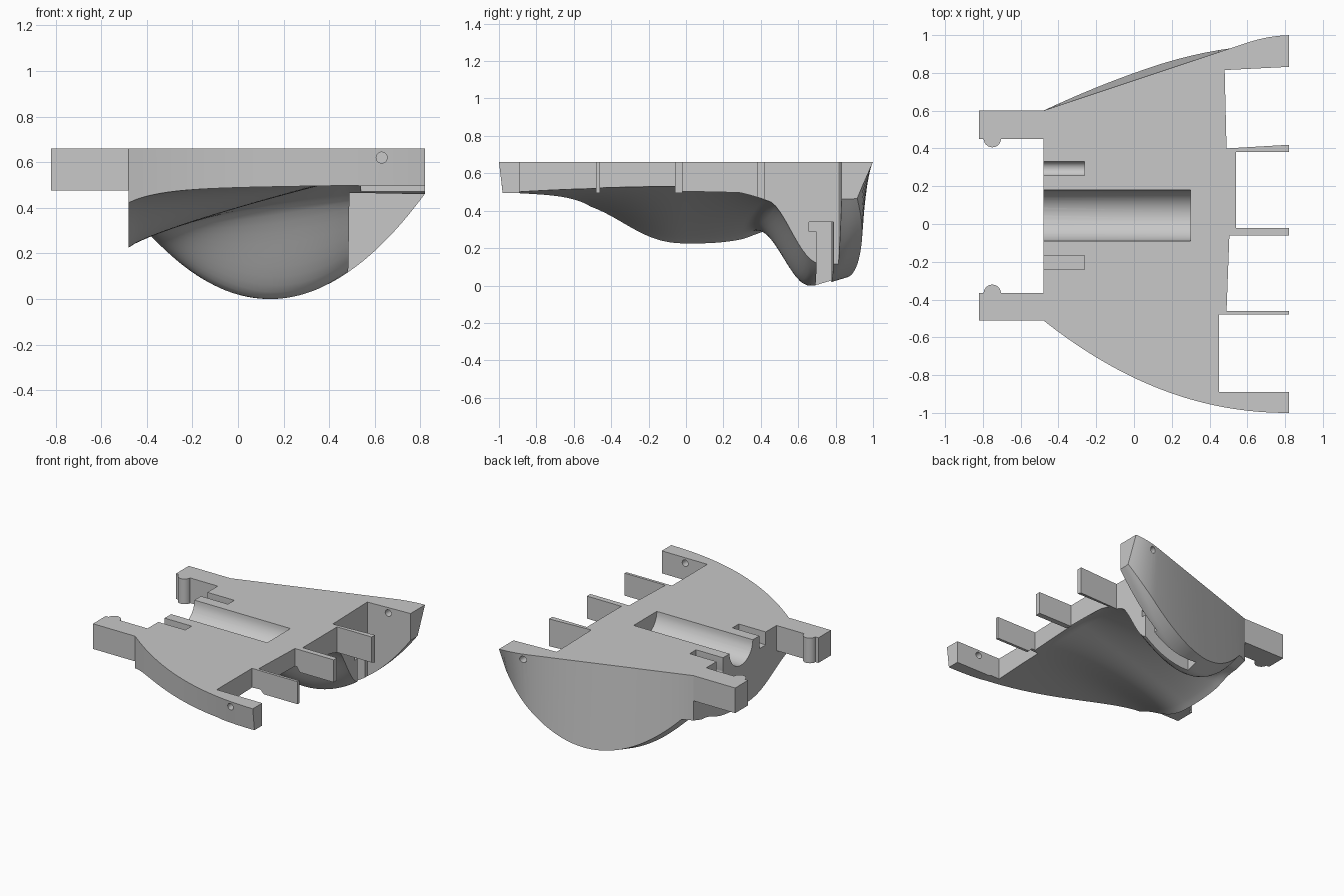
import bpy, bmesh, math

if "Cube" in bpy.data.objects:
    bpy.data.objects.remove(bpy.data.objects["Cube"], do_unlink=True)

grey = bpy.data.materials.new("plain_grey")
grey.use_nodes = True
COLOUR = (0.58, 0.58, 0.58, 1)
grey.diffuse_color = COLOUR
grey.node_tree.nodes["Principled BSDF"].inputs["Base Color"].default_value = COLOUR

TOP, ARM_Z = 0.66, 0.475
X0, X1, STEP = -0.48, 0.82, 0.485


def make(name, bm, cutter=False):
    bmesh.ops.recalc_face_normals(bm, faces=bm.faces)
    mesh = bpy.data.meshes.new(name)
    bm.to_mesh(mesh)
    bm.free()
    ob = bpy.data.objects.new(name, mesh)
    bpy.context.collection.objects.link(ob)
    mesh.materials.append(grey)
    ob.hide_render = cutter
    return ob


def prism(name, outline, z0, z1, cutter=False):
    bm = bmesh.new()
    low = [bm.verts.new((x, y, z0)) for x, y in outline]
    high = [bm.verts.new((x, y, z1)) for x, y in outline]
    bm.faces.new(low)
    bm.faces.new(high)
    for i in range(len(low)):
        j = (i + 1) % len(low)
        bm.faces.new((low[i], low[j], high[j], high[i]))
    return make(name, bm, cutter)


def box(name, x0, x1, y0, y1, z0, z1, cutter=False):
    return prism(name, [(x0, y0), (x1, y0), (x1, y1), (x0, y1)], z0, z1, cutter)


def rod(name, centre, radius, length, axis, cutter=False):
    # Round bar along x, y or z
    order = {"x": (2, 0, 1), "y": (0, 2, 1), "z": (0, 1, 2)}[axis]
    bm = bmesh.new()
    bmesh.ops.create_cone(bm, cap_ends=True, segments=40, radius1=radius,
                          radius2=radius, depth=length)
    for v in bm.verts:
        local = v.co.copy()
        v.co = [centre[i] + local[order[i]] for i in range(3)]
    return make(name, bm, cutter)


def boolean(target, tool, operation):
    # The second solver only runs if the first one changed nothing
    for solver in ("MANIFOLD", "EXACT"):
        before = len(target.data.vertices)
        mod = target.modifiers.new(tool.name, "BOOLEAN")
        mod.operation, mod.solver, mod.object = operation, solver, tool
        bpy.context.view_layer.objects.active = target
        bpy.ops.object.modifier_apply(modifier=mod.name)
        if len(target.data.vertices) != before:
            break
    bpy.data.objects.remove(tool, do_unlink=True)


# Plan outline: nearly straight fin side and bowed opposite side
def fin_edge(x):
    return 0.6 + (x - X0) / 3 - 0.7 * max(0, x - 0.6) ** 2


def bow_edge(x):
    return -1 + 0.49 * ((X1 - x) / (X1 - X0)) ** 2.1


# The fin's lower rim bulges past its top edge, then tucks in at the tail
def fin_rim(x):
    return fin_edge(x) + 0.04 - (0.24 if x > 0.1 else 0.12) * (x - 0.1) ** 2


def smooth(t):
    t = min(max(t, 0), 1)
    return t * t * (3 - 2 * t)


# Underside: round belly flattening along x, dropping into a deep keel
def underside(x, y):
    along = min((x - X0) / (STEP - X0), 1) ** 0.8
    width = 0.68 if y > 0.02 else 0.43
    belly = 0.465 - 0.24 * math.exp(-(abs(y - 0.02) / width) ** 2.6)
    tail = 0.53 - (0.035 if y < 0 else 0.4) * min(y, 0.7) ** 2
    if x > 0.54:
        tail = min(tail, 0.495)
    curve = (x - 0.14) ** 2
    keel = (min(curve, 0.3) if x < 0 else curve) + 0.3 * max(0, y - fin_edge(x) + 0.1)
    blend = smooth((y - 0.365 - 0.17 * min(x, STEP)) / 0.27)
    return (belly * (1 - along) + tail * along) * (1 - blend) + keel * blend


# Main body as a closed grid between flat top and curved underside
NX, NY = 52, 80
bm = bmesh.new()
upper, lower = [], []
for i in range(NX + 1):
    x = X0 + (X1 - X0) * i / NX
    lo, hi = bow_edge(x), fin_edge(x)
    lo_b, hi_b = lo + 0.02 * i / NX, fin_rim(x)
    upper.append([bm.verts.new((x, lo + (hi - lo) * j / NY, TOP)) for j in range(NY + 1)])
    row = []
    for j in range(NY + 1):
        y = lo_b + (hi_b - lo_b) * j / NY
        row.append(bm.verts.new((x, y, underside(x, y))))
    lower.append(row)
for i in range(NX):
    for g in (upper, lower):
        for j in range(NY):
            bm.faces.new((g[i][j], g[i + 1][j], g[i + 1][j + 1], g[i][j + 1]))
    for j in (0, NY):
        bm.faces.new((upper[i][j], upper[i + 1][j], lower[i + 1][j], lower[i][j]))
for i in (0, NX):
    for j in range(NY):
        bm.faces.new((upper[i][j], upper[i][j + 1], lower[i][j + 1], lower[i][j]))
body = make("hull_body", bm)

# Notches leaving five fingers
gaps = [[(0.45, -0.89), (0.9, -0.89), (0.9, -0.48), (0.45, -0.48)],
        [(0.49, -0.46), (0.9, -0.46), (0.9, -0.06), (0.505, -0.06)],
        [(0.54, -0.02), (0.9, -0.02), (0.9, 0.38), (0.54, 0.38)],
        [(0.49, 0.4), (0.9, 0.424), (0.9, 0.836), (0.48, 0.815)]]
for outline in gaps:
    boolean(body, prism("notch", outline, -0.2, 0.8, True), "DIFFERENCE")

# Pin hole in each finger
for x, y in ((0.63, -0.95), (0.66, -0.47), (0.685, -0.04), (0.69, 0.4), (0.645, 0.92)):
    boolean(body, rod("pin_hole", (x, y, 0.62), 0.024, 0.3, "y", True), "DIFFERENCE")

# Trough and two round-bottomed slots in the flat top
boolean(body, rod("trough", (-0.1, 0.045, TOP), 0.135, 0.8, "x", True), "DIFFERENCE")
for y in (0.293, -0.203):
    boolean(body, rod("slot_round", (-0.41, y, 0.56), 0.038, 0.3, "x", True), "DIFFERENCE")
    boolean(body, box("slot_top", -0.6, -0.261, y - 0.037, y + 0.037, 0.565, 0.8, True),
            "DIFFERENCE")

# Slot between keel and fin, with a wider head
for inset, z0, z1 in ((0, -0.2, 0.34), (0.04, 0.29, 0.34)):
    boolean(body, prism("keel_slot", [(0.1, 0.69 - inset), (0.55, 0.7 - inset),
                                      (0.55, 0.79), (0.1, 0.775)], z0, z1, True), "DIFFERENCE")

# Arms with round snap bumps
for side, y0, y1, bump in (("left", 0.45, 0.6, 0.452), ("right", -0.512, -0.365, -0.367)):
    arm = box(side + "_arm", -0.82, X0, y0, y1, ARM_Z, TOP)
    boolean(arm, rod("bump", (-0.75, bump, (ARM_Z + TOP) / 2), 0.046, TOP - ARM_Z, "z"), "UNION")

# Smooth curved skin, sharp edges kept
for ob in list(bpy.context.scene.objects):
    if ob.type == "MESH" and ob.data.materials and ob.data.materials[0] == grey:
        bpy.ops.object.select_all(action="DESELECT")
        ob.select_set(True)
        bpy.context.view_layer.objects.active = ob
        bpy.ops.object.shade_smooth_by_angle(angle=math.radians(30))
